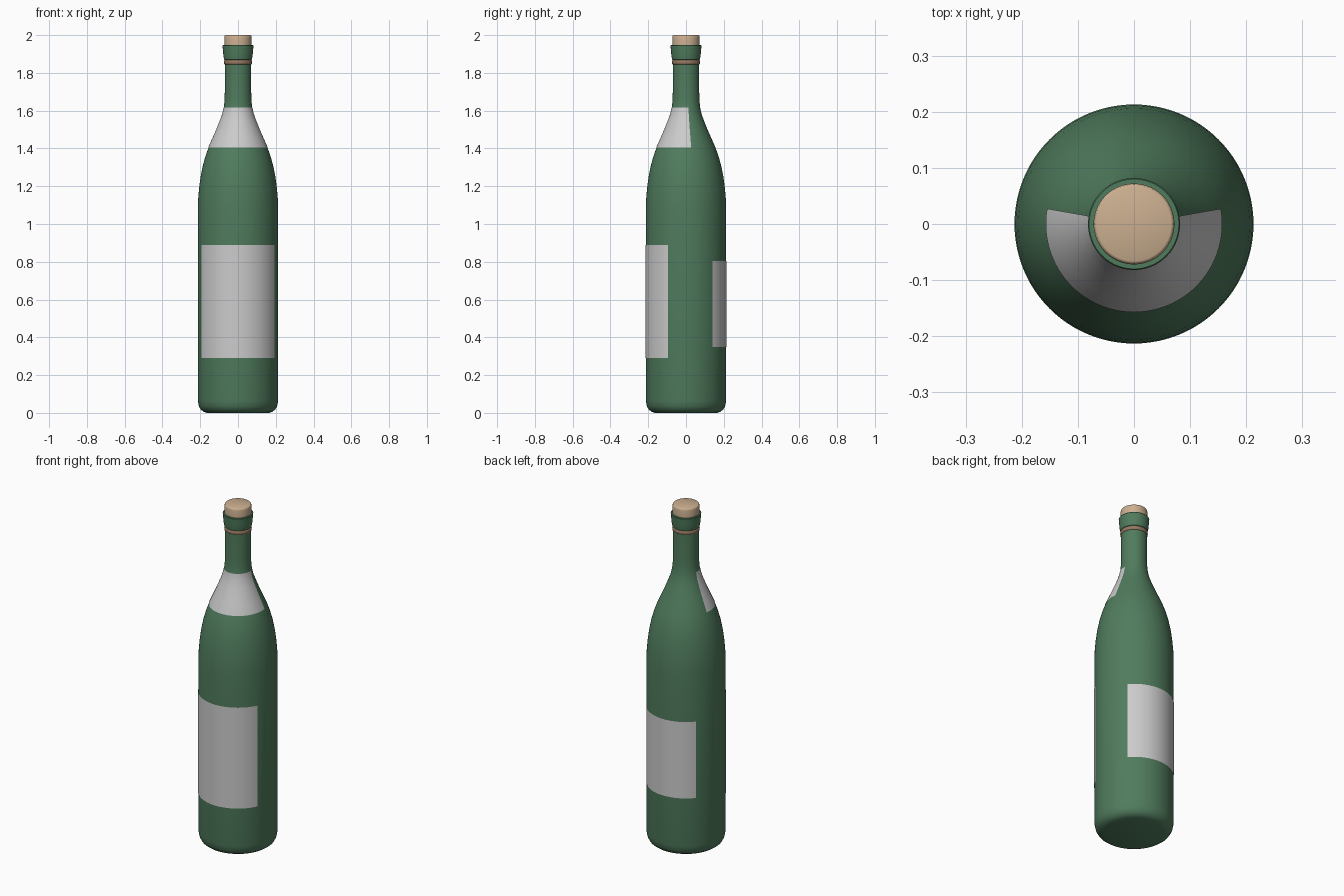
import bpy, bmesh, math

if "Cube" in bpy.data.objects:
    bpy.data.objects.remove(bpy.data.objects["Cube"])

SEGS = 96


def material(name, rgb):
    m = bpy.data.materials.new(name)
    m.diffuse_color = (*rgb, 1)
    m.use_nodes = True
    m.node_tree.nodes["Principled BSDF"].inputs["Base Color"].default_value = m.diffuse_color
    return m


def lathe(name, profile, mat=None, center=-90, half=180, segs=SEGS, sharp=35):
    """Revolve (radius, z) points around z; half < 180 gives an open sheet."""
    full = half >= 180
    bm = bmesh.new()
    rings = []
    for r, z in profile:
        if r == 0:
            rings.append([bm.verts.new((0, 0, z))])
            continue
        ring = []
        for i in range(segs if full else segs + 1):
            a = math.radians(center - half + 2 * half * i / segs)
            ring.append(bm.verts.new((r * math.cos(a), r * math.sin(a), z)))
        rings.append(ring)
    for lo, hi in zip(rings, rings[1:]):
        for i in range(segs):
            j = (i + 1) % segs if full else i + 1
            if len(lo) == 1:
                bm.faces.new((lo[0], hi[j], hi[i]))
            elif len(hi) == 1:
                bm.faces.new((lo[i], lo[j], hi[0]))
            else:
                bm.faces.new((lo[i], lo[j], hi[j], hi[i]))
    me = bpy.data.meshes.new(name)
    bm.to_mesh(me)
    bm.free()
    ob = bpy.data.objects.new(name, me)
    bpy.context.collection.objects.link(ob)
    if mat:
        me.materials.append(mat)
    bpy.ops.object.select_all(action='DESELECT')
    ob.select_set(True)
    bpy.context.view_layer.objects.active = ob
    bpy.ops.object.shade_smooth_by_angle(angle=math.radians(sharp))
    return ob


green = material("green_glass", (0.08, 0.20, 0.11))
tan = material("cork_tan", (0.60, 0.43, 0.28))
brown = material("ring_brown", (0.30, 0.19, 0.12))

# Glass body: base, straight wall, shoulder, neck and flared lip
body = [(0, 0), (0.165, 0), (0.182, 0.006), (0.197, 0.017), (0.207, 0.035),
        (0.213, 0.065), (0.213, 1.08), (0.211, 1.13), (0.206, 1.19),
        (0.198, 1.25), (0.186, 1.31), (0.172, 1.36), (0.154, 1.41),
        (0.134, 1.455), (0.114, 1.50), (0.096, 1.545), (0.083, 1.58),
        (0.075, 1.615), (0.071, 1.655), (0.070, 1.70), (0.070, 1.868),
        (0.073, 1.870), (0.077, 1.89), (0.079, 1.91), (0.082, 1.944),
        (0.080, 1.947), (0, 1.947)]
lathe("bottle", body, green)

# Stopper and the ring below the lip
lathe("cork", [(0.072, 1.945), (0.072, 1.99), (0.070, 1.998), (0.066, 2.0), (0, 2.0)], tan, sharp=60)
lathe("neck_ring", [(0.069, 1.844), (0.073, 1.847), (0.074, 1.856), (0.073, 1.866), (0.069, 1.869)],
      brown, sharp=70)


def radius(z):
    for (r0, z0), (r1, z1) in zip(body, body[1:]):
        if z0 <= z <= z1 and z1 > z0:
            return r0 + (r1 - r0) * (z - z0) / (z1 - z0)


# Paper labels follow the glass just outside its surface
def label(name, z0, z1, center, half):
    zs = [z0] + [z for _, z in body if z0 < z < z1] + [z1]
    lathe(name, [(radius(z) + 0.0015, z) for z in zs], None, center, half, 48)


label("front_label", 0.29, 0.888, -90, 64)
label("back_label", 0.35, 0.803, 90, 49.5)
label("shoulder_label", 1.405, 1.617, -90, 100)
